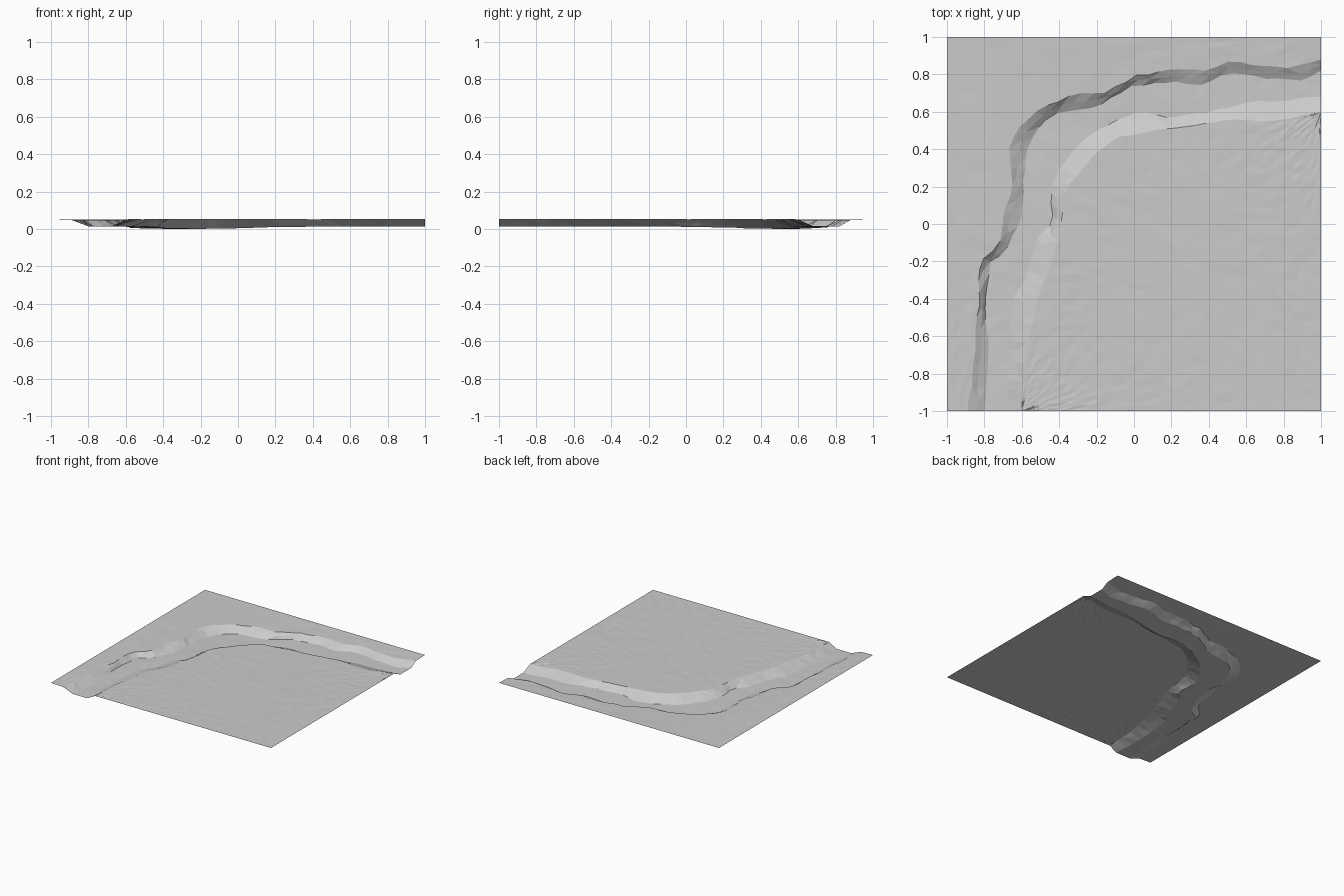
import bpy
import bmesh
import math
import random
from mathutils import Vector

random.seed(4)
STATIONS = 52
TOP = 0.054

if "Cube" in bpy.data.objects:
    bpy.data.objects.remove(bpy.data.objects["Cube"], do_unlink=True)

# Channel edges, running from the front edge round to the left edge
outer_lip = [(-.89, -1), (-.85, -.7), (-.83, -.4), (-.82, -.2), (-.72, -.1),
             (-.7, .05), (-.65, .2), (-.67, .4), (-.63, .5), (-.5, .62),
             (-.3, .7), (-.15, .7), (0, .79), (.25, .83), (.4, .82),
             (.52, .88), (.7, .84), (.85, .84), (1, .88)]
outer_foot = [(-.8, -1), (-.78, -.65), (-.8, -.4), (-.77, -.2), (-.68, -.14),
              (-.6, .06), (-.58, .4), (-.5, .54), (-.4, .6), (-.22, .62),
              (0, .74), (.2, .76), (.36, .74), (.5, .81), (.7, .78),
              (.9, .77), (1, .82)]
inner_foot = [(-.67, -1), (-.67, -.7), (-.65, -.4), (-.57, -.28), (-.53, -.1),
              (-.44, 0), (-.44, .2), (-.38, .33), (-.25, .47), (-.1, .55),
              (.05, .6), (.2, .57), (.4, .6), (.6, .65), (.8, .66), (1, .68)]
inner_lip = [(-.6, -1), (-.59, -.75), (-.52, -.42), (-.41, -.1), (-.38, .05),
             (-.36, .2), (-.2, .38), (-.1, .46), (.1, .5), (.3, .52),
             (.5, .56), (.75, .55), (1, .6)]
outer_border = [(-1, -1), (-1, 1), (1, 1)]
inner_border = [(-.6, -1), (1, -1), (1, .6)]


def resample(points):
    """Spread evenly spaced stations along a polyline."""
    pts = [Vector(p) for p in points]
    lengths = [(b - a).length for a, b in zip(pts, pts[1:])]
    step = sum(lengths) / STATIONS
    result = []
    for i in range(STATIONS + 1):
        d, k = i * step, 0
        while k < len(lengths) - 1 and d > lengths[k]:
            d -= lengths[k]
            k += 1
        result.append(pts[k].lerp(pts[k + 1], min(d / lengths[k], 1)))
    return result


def floor_height(t):
    """The channel is deepest at the bend."""
    return 0.016 - 0.013 * math.exp(-((t - 0.56) / 0.14) ** 2)


# Rails: path, height rule, number of strips up to the next rail
flat = lambda t: TOP
rails = [(outer_border, flat, 5),
         (outer_lip, lambda t: TOP - 0.004, 2),
         (outer_foot, floor_height, 2),
         (inner_foot, floor_height, 2),
         (inner_lip, lambda t: TOP - 0.001, 20),
         (inner_border, flat, 0)]
paths = [resample(r[0]) for r in rails]

bm = bmesh.new()
columns = []
for i in range(STATIONS + 1):
    t = i / STATIONS
    column = []
    for k, (_, height, strips) in enumerate(rails):
        if k == len(rails) - 1:
            column.append(bm.verts.new((*paths[k][i], TOP)))
            break
        for s in range(strips):
            f = s / strips
            x, y = paths[k][i].lerp(paths[k + 1][i], f)
            z = height(t) * (1 - f) + rails[k + 1][1](t) * f
            inside = 0 < i < STATIONS and (k or s)
            if inside:
                wobble = 0.006 if 1 <= k <= 3 else 0.003
                x += random.uniform(-wobble, wobble)
                y += random.uniform(-wobble, wobble)
                z += random.uniform(-0.0015, 0.001)
            column.append(bm.verts.new((x, y, max(z, 0))))
    columns.append(column)

# Skin neighbouring columns with triangles
for a, b in zip(columns, columns[1:]):
    for j in range(len(a) - 1):
        quad = (a[j], a[j + 1], b[j + 1], b[j])
        bm.faces.new(quad)
bmesh.ops.remove_doubles(bm, verts=bm.verts, dist=0.0005)
bmesh.ops.triangulate(bm, faces=bm.faces)
bm.normal_update()
for face in bm.faces:
    if face.normal.z < 0:
        face.normal_flip()

# Rest the lowest point on the ground
low = min(v.co.z for v in bm.verts)
for v in bm.verts:
    v.co.z -= low

mesh = bpy.data.meshes.new("riverbed_ground")
bm.to_mesh(mesh)
bm.free()
ground = bpy.data.objects.new("riverbed_ground", mesh)
bpy.context.collection.objects.link(ground)

# Plain grey surface
grey = bpy.data.materials.new("light_grey")
grey.use_nodes = True
colour = (0.6, 0.6, 0.6, 1)
grey.diffuse_color = colour
grey.node_tree.nodes["Principled BSDF"].inputs["Base Color"].default_value = colour
mesh.materials.append(grey)
